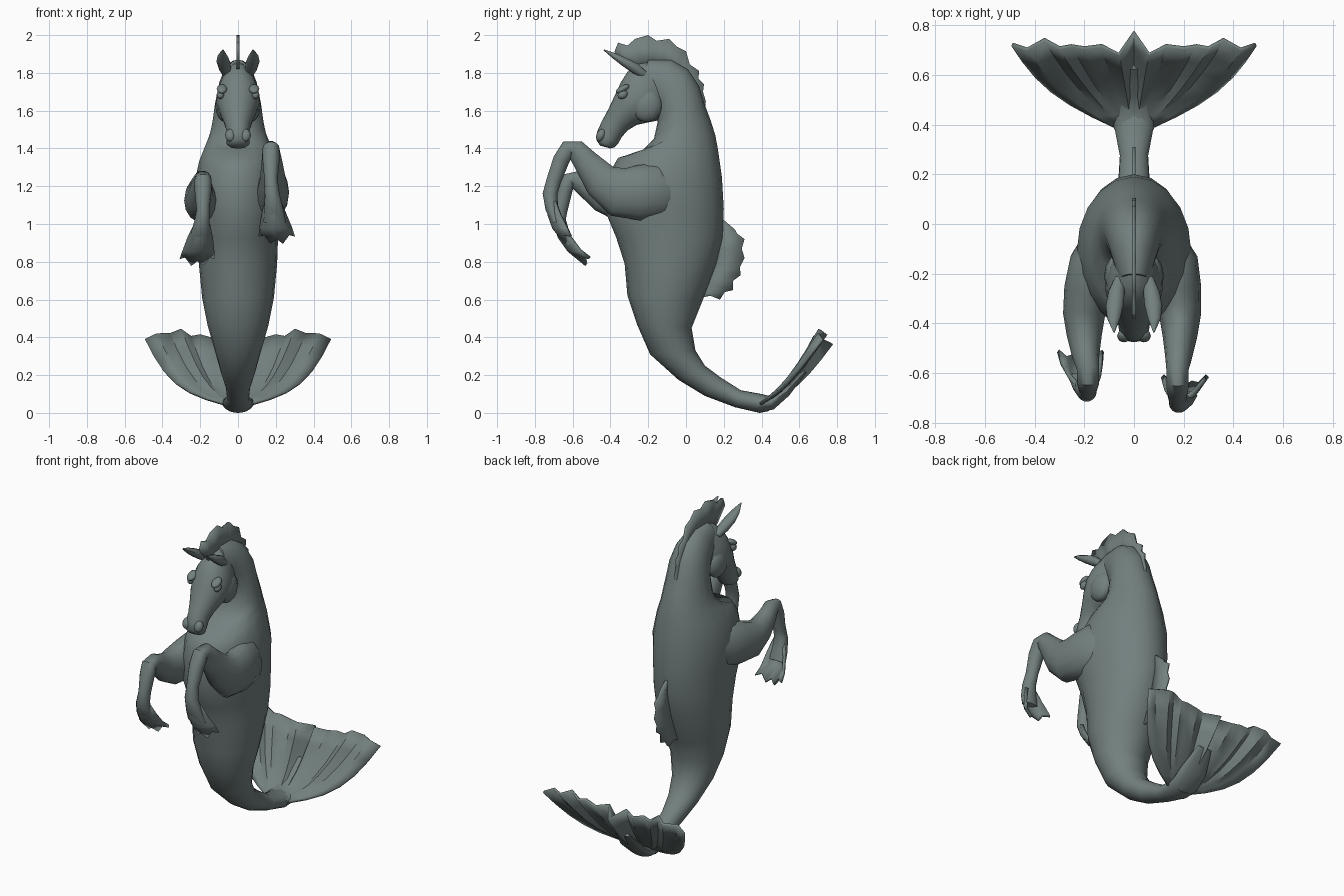
import bpy, bmesh, math
from mathutils import Vector

skin = bpy.data.materials.new("grey green skin")
skin.diffuse_color = (0.17, 0.215, 0.21, 1)


def finish(bm, name, angle=50, thick=0):
    bmesh.ops.recalc_face_normals(bm, faces=bm.faces)
    me = bpy.data.meshes.new(name)
    bm.to_mesh(me)
    bm.free()
    ob = bpy.data.objects.new(name, me)
    bpy.context.collection.objects.link(ob)
    me.materials.append(skin)
    if thick:
        mod = ob.modifiers.new("thickness", 'SOLIDIFY')
        mod.thickness, mod.offset = thick, 0
    bpy.ops.object.select_all(action='DESELECT')
    ob.select_set(True)
    bpy.context.view_layer.objects.active = ob
    bpy.ops.object.shade_smooth_by_angle(angle=math.radians(angle))
    return ob


def skin_rings(name, rings, n=20):
    """Rings are (centre, half axis a, half axis b); joined and capped."""
    bm = bmesh.new()
    loops = []
    for c, a, b in rings:
        loops.append([bm.verts.new(c + a * math.cos(t) + b * math.sin(t))
                      for t in (2 * math.pi * i / n for i in range(n))])
    for p, q in zip(loops, loops[1:]):
        for i in range(n):
            j = (i + 1) % n
            bm.faces.new((p[i], p[j], q[j], q[i]))
    bm.faces.new(loops[0])
    bm.faces.new(loops[-1])
    return finish(bm, name)


def profile_loft(name, rows):
    """Rows are (front y, z, back y, z, half width)."""
    rings = []
    for fy, fz, by, bz, w in rows:
        f, b = Vector((0, fy, fz)), Vector((0, by, bz))
        rings.append(((f + b) / 2, (f - b) / 2, Vector((w, 0, 0))))
    return skin_rings(name, rings)


def limb(name, rows, n=14):
    """Rows are (x, y, z, half width in x, half thickness)."""
    pts = [Vector(r[:3]) for r in rows]
    rings = []
    for i, r in enumerate(rows):
        t = pts[min(i + 1, len(pts) - 1)] - pts[max(i - 1, 0)]
        nrm = Vector((0, -t.z, t.y)).normalized()
        rings.append((pts[i], Vector((r[3], 0, 0)), nrm * r[4]))
    return skin_rings(name, rings, n)


def sheet(name, grid, thick):
    bm = bmesh.new()
    vs = [[bm.verts.new(p) for p in row] for row in grid]
    for p, q in zip(vs, vs[1:]):
        for i in range(len(p) - 1):
            bm.faces.new((p[i], p[i + 1], q[i + 1], q[i]))
    return finish(bm, name, 40, thick)


def crest(name, outer, inner, thick):
    """Thin ragged fin on the centre plane between two polylines."""
    return sheet(name, [[(0, y, z) for y, z in outer],
                        [(0, y, z) for y, z in inner]], thick)


def blob(name, loc, size, rot=0):
    bm = bmesh.new()
    bmesh.ops.create_uvsphere(bm, u_segments=12, v_segments=8, radius=1)
    ob = finish(bm, name)
    ob.location, ob.scale, ob.rotation_euler = loc, size, (rot, 0, 0)
    return ob


# body from tail root up to the poll
profile_loft("body", [
    (.44, .01, .44, .09, .075), (.39, 0, .40, .10, .08), (.26, .03, .29, .12, .057),
    (.10, .09, .18, .19, .065), (-.04, .175, .10, .25, .09), (-.19, .31, .05, .33, .12),
    (-.26, .47, .03, .45, .16), (-.31, .62, .09, .60, .19), (-.325, .79, .16, .785, .207),
    (-.37, .93, .195, .93, .212), (-.42, 1.05, .20, 1.08, .222), (-.41, 1.19, .19, 1.25, .23),
    (-.40, 1.28, .17, 1.39, .205), (-.36, 1.35, .155, 1.47, .175), (-.23, 1.39, .13, 1.55, .15),
    (-.17, 1.45, .10, 1.63, .135), (-.15, 1.54, .07, 1.73, .122), (-.16, 1.61, .01, 1.82, .105),
    (-.20, 1.66, -.08, 1.87, .085), (-.25, 1.70, -.20, 1.87, .06)])

# head with forehead, jaw and muzzle
profile_loft("head", [
    (-.18, 1.86, -.08, 1.62, .06), (-.25, 1.85, -.10, 1.57, .095), (-.31, 1.805, -.14, 1.55, .112),
    (-.345, 1.75, -.19, 1.54, .115), (-.375, 1.685, -.26, 1.525, .10), (-.41, 1.61, -.31, 1.495, .078),
    (-.445, 1.545, -.34, 1.46, .062), (-.47, 1.49, -.36, 1.425, .062), (-.475, 1.445, -.38, 1.405, .06),
    (-.455, 1.415, -.40, 1.40, .04)])

for s, side in ((1, "right"), (-1, "left")):
    blob(side + "_cheek", (s * .07, -.21, 1.63), (.05, .085, .09))
    blob(side + "_eye", (s * .093, -.335, 1.685), (.02, .028, .022), .5)
    blob(side + "_brow", (s * .085, -.335, 1.715), (.028, .04, .018), .5)
    blob(side + "_nostril", (s * .04, -.45, 1.47), (.028, .024, .035), -.4)
    limb(side + "_ear", [
        (s * .06, -.22, 1.79, .02, .02), (s * .07, -.27, 1.825, .033, .03),
        (s * .078, -.33, 1.86, .036, .024), (s * .082, -.38, 1.89, .026, .016),
        (s * .08, -.435, 1.922, .003, .003)], 10)

# forelegs, the right one raised higher
limb("right_foreleg", [
    (.13, -.06, 1.20, .08, .10), (.155, -.13, 1.18, .10, .15), (.17, -.25, 1.165, .10, .15),
    (.185, -.36, 1.17, .085, .135), (.185, -.45, 1.23, .07, .10), (.18, -.53, 1.33, .055, .07),
    (.175, -.585, 1.395, .045, .055), (.175, -.625, 1.40, .045, .045), (.175, -.66, 1.34, .045, .045),
    (.175, -.70, 1.23, .035, .04), (.18, -.72, 1.16, .04, .04), (.19, -.71, 1.08, .05, .035),
    (.195, -.69, 1.01, .06, .02)])
limb("left_foreleg", [
    (-.13, -.06, 1.20, .08, .10), (-.155, -.13, 1.17, .10, .14), (-.18, -.25, 1.14, .10, .13),
    (-.20, -.36, 1.125, .085, .115), (-.20, -.45, 1.15, .07, .085), (-.195, -.53, 1.20, .055, .06),
    (-.185, -.585, 1.235, .045, .05), (-.185, -.62, 1.235, .045, .04), (-.185, -.64, 1.18, .045, .04),
    (-.185, -.665, 1.08, .035, .04), (-.19, -.675, 1.02, .04, .04), (-.20, -.65, .95, .05, .035),
    (-.205, -.615, .89, .06, .02)])


# webbed ragged feet
def foot(name, path):
    grid = []
    for k, (x, y, z, w, cup, rag) in enumerate(path):
        grid.append([(x + w * u, y + cup * u * u - .5 * rag * (i % 2), z + rag * (i % 2) + .04 * u * u * (k == 3))
                     for i, u in enumerate((-1, -.67, -.33, 0, .33, .67, 1))])
    sheet(name, grid, .018)


foot("right_foot", [(.185, -.73, 1.12, .035, .04, 0), (.19, -.725, 1.05, .06, .06, 0),
                    (.20, -.70, .98, .08, .07, 0), (.205, -.64, .895, .09, .03, .03)])
foot("left_foot", [(-.19, -.69, 1.00, .035, .04, 0), (-.20, -.67, .93, .06, .06, 0),
                   (-.21, -.62, .86, .08, .06, 0), (-.215, -.53, .78, .09, .02, .03)])

# ragged mane along the neck
crest("mane",
      [(-.38, 1.91), (-.36, 1.96), (-.31, 1.945), (-.27, 1.98), (-.20, 2.0), (-.155, 1.97),
       (-.09, 1.98), (-.05, 1.94), (0, 1.915), (.02, 1.845), (.07, 1.81), (.065, 1.77),
       (.095, 1.74), (.09, 1.70), (.105, 1.65), (.10, 1.60), (.13, 1.53)],
      [(-.30, 1.82), (-.28, 1.82), (-.25, 1.82), (-.23, 1.82), (-.20, 1.82), (-.16, 1.82),
       (-.13, 1.82), (-.10, 1.81), (-.07, 1.79), (-.04, 1.77), (-.02, 1.74), (0, 1.71),
       (.01, 1.69), (.03, 1.66), (.04, 1.61), (.06, 1.57), (.09, 1.50)], .016)

# ragged fin on the lower back
crest("dorsal_fin",
      [(.19, 1.03), (.26, .97), (.27, .95), (.31, .92), (.295, .87), (.31, .82), (.285, .77),
       (.29, .73), (.25, .70), (.25, .65), (.205, .64), (.18, .60), (.13, .62), (.08, .61)],
      [(.17, 1.02), (.17, .97), (.17, .94), (.16, .91), (.15, .87), (.15, .83), (.14, .79),
       (.13, .75), (.11, .72), (.10, .69), (.09, .66), (.08, .64), (.07, .62), (.05, .60)], .014)

# tail fin: pleated rays fanning from the tail root to a scalloped rear edge
edge = [(0, .76, .38), (.06, .695, .395), (.13, .705, .405), (.20, .72, .40), (.25, .705, .415),
        (.30, .72, .43), (.36, .73, .43), (.43, .715, .405), (.49, .71, .40)]
rear = [(-x, y, z) for x, y, z in edge[:0:-1]] + edge
grid = []
for x, y, z in rear:
    u = x / .49
    ray = []
    for k in range(7):
        t = k / 6
        b = math.sin(math.pi * t)
        pleat = .012 * t * (1 if rear.index((x, y, z)) % 2 else -1)
        ray.append((.075 * u * (1 - t) + x * t + .05 * u ** 3 * b,
                    (.39 + (y - .39) * t) - .02 * u * u * b - pleat,
                    (.045 + (z - .045) * t) - .06 * b + pleat))
    grid.append(ray)
sheet("tail_fin", grid, .016)
# thick root flowing into the fin
limb("tail_fin_root", [(0, .38, .05, .08, .05), (0, .45, .055, .09, .04),
                       (0, .53, .11, .09, .025), (0, .63, .22, .05, .01)])
